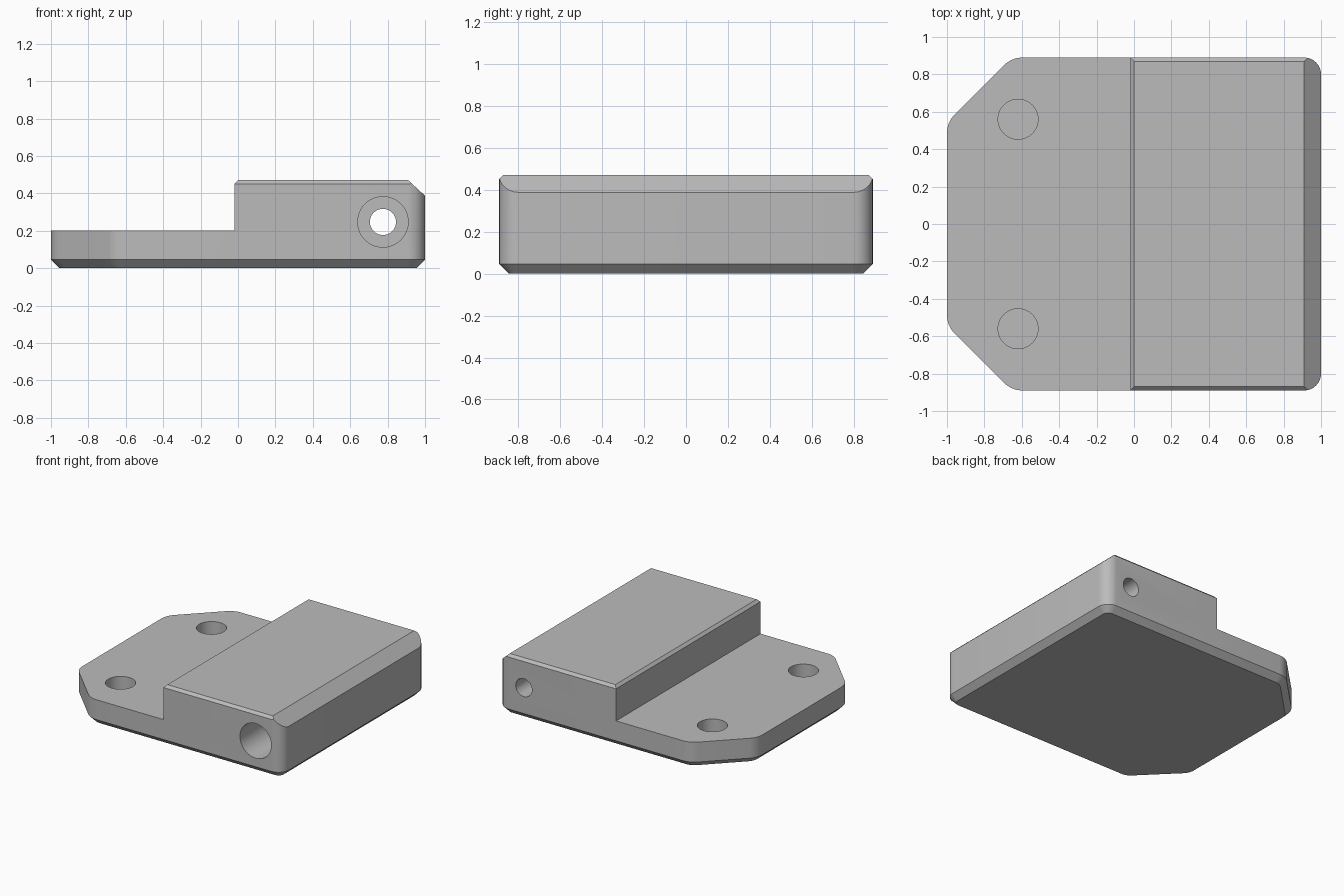
import bpy, bmesh, math
from mathutils import Vector

if "Cube" in bpy.data.objects:
    bpy.data.objects.remove(bpy.data.objects["Cube"])

HALF_Y, TOP, BASE, CHAMFER = 0.89, 0.47, 0.20, 0.045

grey = bpy.data.materials.new("plain grey")
grey.diffuse_color = (0.5, 0.5, 0.5, 1)
grey.use_nodes = True
grey.node_tree.nodes["Principled BSDF"].inputs["Base Color"].default_value = grey.diffuse_color


def make_object(name, bm):
    bmesh.ops.recalc_face_normals(bm, faces=bm.faces[:])
    mesh = bpy.data.meshes.new(name)
    bm.to_mesh(mesh)
    bm.free()
    obj = bpy.data.objects.new(name, mesh)
    obj.data.materials.append(grey)
    bpy.context.collection.objects.link(obj)
    return obj


def loft(loops):
    """Closed solid through matching loops of points."""
    bm = bmesh.new()
    rings = [[bm.verts.new(p) for p in loop] for loop in loops]
    n = len(rings[0])
    for a, b in zip(rings, rings[1:]):
        for i in range(n):
            j = (i + 1) % n
            bm.faces.new((a[i], a[j], b[j], b[i]))
    bm.faces.new(rings[0][::-1])
    bm.faces.new(rings[-1])
    return bm


def rounded_outline(corners, inset=0.0, steps=8):
    """Counter-clockwise outline of (x, y, radius) corners, offset inward."""
    points = []
    for i, (x, y, r) in enumerate(corners):
        p = Vector((x, y))
        a = (Vector(corners[i - 1][:2]) - p).normalized()
        b = (Vector(corners[(i + 1) % len(corners)][:2]) - p).normalized()
        half = a.angle(b) / 2
        centre = p + (a + b).normalized() * (r / math.sin(half))
        start = math.atan2(a.x, -a.y)      # outward normal of incoming edge
        turn = math.pi - 2 * half
        for k in range(steps + 1):
            t = start + turn * k / steps
            points.append(centre + Vector((math.cos(t), math.sin(t))) * (r - inset))
    return points


def cylinder(name, radius, start, end):
    """Hole cutter between two points."""
    start, end = Vector(start), Vector(end)
    axis = end - start
    bm = bmesh.new()
    bmesh.ops.create_cone(bm, cap_ends=True, segments=48, radius1=radius,
                          radius2=radius, depth=axis.length)
    spin = Vector((0, 0, 1)).rotation_difference(axis).to_matrix().to_4x4()
    bmesh.ops.transform(bm, matrix=spin, verts=bm.verts[:])
    bmesh.ops.translate(bm, vec=(start + end) / 2, verts=bm.verts[:])
    return make_object(name, bm)


# Body: plan outline with clipped left corners and a chamfered bottom edge
corners = [(1, -HALF_Y, 0.09), (1, HALF_Y, 0.09),
           (-0.655, HALF_Y, 0.145), (-1, 0.545, 0.145),
           (-1, -0.545, 0.145), (-0.655, -HALF_Y, 0.145)]
full = rounded_outline(corners)
bm = loft([[(p.x, p.y, 0) for p in rounded_outline(corners, CHAMFER)],
           [(p.x, p.y, CHAMFER) for p in full],
           [(p.x, p.y, TOP) for p in full]])

# Top chamfers: wide on the right, narrow at front and back
for point, normal in (((0.91, 0, TOP), (0.083, 0, 0.09)),
                      ((0, HALF_Y - 0.02, TOP), (0, 1, 1)),
                      ((0, -HALF_Y + 0.02, TOP), (0, -1, 1))):
    bmesh.ops.bisect_plane(bm, geom=bm.verts[:] + bm.edges[:] + bm.faces[:],
                           dist=1e-5, plane_co=point,
                           plane_no=Vector(normal).normalized(), clear_outer=True)
    bmesh.ops.edgeloop_fill(bm, edges=[e for e in bm.edges if e.is_boundary])
body = make_object("mount_body", bm)

# Step: clears the thin plate and bevels the block's left top edge
profile = [(-1.2, BASE), (-0.02, BASE), (-0.02, TOP - 0.02), (0.03, TOP + 0.03),
           (-1.2, TOP + 0.03)]
cutters = [make_object("step_cutter", loft([[(x, y, z) for x, z in profile]
                                            for y in (-1, 1)]))]

# Blind round pockets in the plate
for side in (-1, 1):
    cutters.append(cylinder("pocket_cutter", 0.107, (-0.62, side * 0.56, 0.05),
                            (-0.62, side * 0.56, 0.3)))

# Cross bore with a wider counterbore from the front
cutters.append(cylinder("counterbore_cutter", 0.135, (0.775, -1, 0.247), (0.775, 0.2, 0.247)))
cutters.append(cylinder("bore_cutter", 0.07, (0.775, -0.95, 0.247), (0.775, 1, 0.247)))

bpy.context.view_layer.objects.active = body
for cutter in cutters:
    cutter.hide_render = True
    mod = body.modifiers.new(cutter.name, 'BOOLEAN')
    mod.operation, mod.solver, mod.object = 'DIFFERENCE', 'EXACT', cutter

# Bake the cuts into the body, then drop the cutters
bpy.context.view_layer.update()
evaluated = body.evaluated_get(bpy.context.evaluated_depsgraph_get())
cut_mesh = bpy.data.meshes.new_from_object(evaluated)
body.modifiers.clear()
body.data = cut_mesh
for cutter in cutters:
    bpy.data.objects.remove(cutter)

bpy.ops.object.select_all(action='DESELECT')
body.select_set(True)
bpy.context.view_layer.objects.active = body
bpy.ops.object.shade_smooth_by_angle(angle=math.radians(25))
